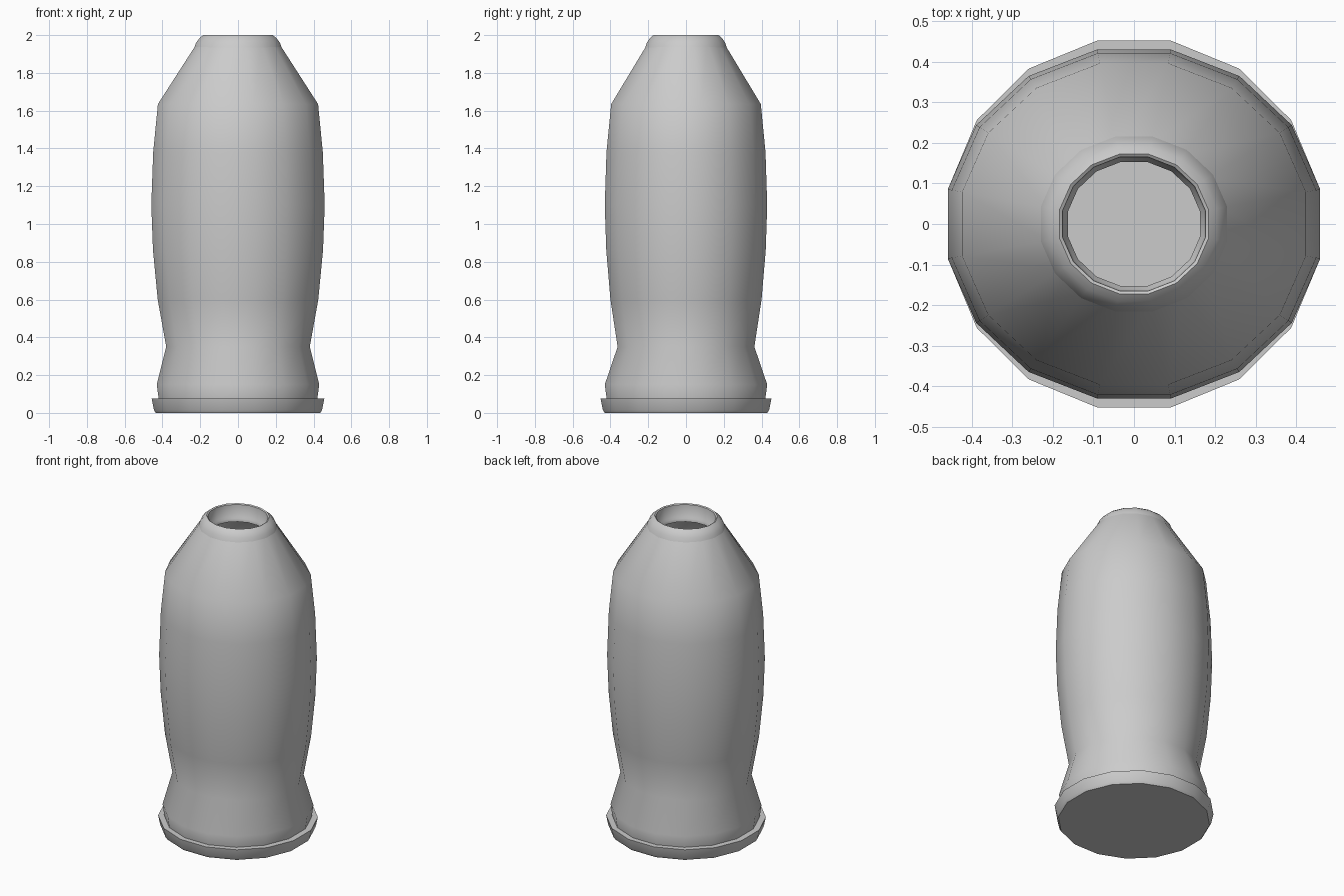
import bpy
import bmesh
import math

SIDES = 16
FLAT = math.cos(math.pi / SIDES)  # half widths are measured across the flats

cube = bpy.data.objects.get("Cube")
if cube:
    bpy.data.objects.remove(cube)

grey = bpy.data.materials.new("plain grey")
grey.use_nodes = True
colour = (0.6, 0.6, 0.6, 1)
grey.diffuse_color = colour
grey.node_tree.nodes["Principled BSDF"].inputs["Base Color"].default_value = colour


def lathe(name, profile, cap_start=False, cap_end=False):
    """Sweep (half width, half depth, height) rings into a smooth shell."""
    bm = bmesh.new()
    rings = []
    for width, depth, z in profile:
        ring = []
        for i in range(SIDES):
            a = (i + 0.5) * math.tau / SIDES
            ring.append(bm.verts.new((width / FLAT * math.cos(a),
                                      depth / FLAT * math.sin(a), z)))
        rings.append(ring)
    for low, high in zip(rings, rings[1:]):
        for i in range(SIDES):
            j = (i + 1) % SIDES
            bm.faces.new((low[i], low[j], high[j], high[i]))
    if cap_start:
        bm.faces.new(rings[0][::-1])
    if cap_end:
        bm.faces.new(rings[-1])
    mesh = bpy.data.meshes.new(name)
    bm.to_mesh(mesh)
    bm.free()
    mesh.materials.append(grey)
    obj = bpy.data.objects.new(name, mesh)
    bpy.context.collection.objects.link(obj)
    bpy.ops.object.select_all(action='DESELECT')
    obj.select_set(True)
    bpy.context.view_layer.objects.active = obj
    bpy.ops.object.shade_smooth_by_angle(angle=math.radians(50))
    return obj


# Flared foot disc
lathe("foot_plate", [
    (0.435, 0.43, 0), (0.445, 0.44, 0.015), (0.457, 0.452, 0.075),
], cap_start=True, cap_end=True)

# Waisted body, with the inside of the shell returning down to the floor
lathe("body", [
    (0.42, 0.42, 0.075), (0.43, 0.43, 0.15), (0.38, 0.362, 0.35),
    (0.425, 0.4, 0.6), (0.45, 0.422, 0.86), (0.459, 0.43, 1.1),
    (0.449, 0.421, 1.38), (0.424, 0.396, 1.635), (0.215, 0.2, 1.96),
    (0.19, 0.175, 1.93), (0.39, 0.365, 1.62), (0.42, 0.395, 1.1),
    (0.35, 0.335, 0.35), (0.39, 0.39, 0.08),
])

# Rounded neck collar around the open mouth
lathe("neck_collar", [
    (0.232, 0.217, 1.93), (0.222, 0.207, 1.96), (0.203, 0.19, 1.985),
    (0.184, 0.172, 2), (0.176, 0.165, 1.995), (0.172, 0.161, 1.92),
    (0.163, 0.153, 1.91), (0.163, 0.153, 1.89), (0.2, 0.185, 1.88),
])
